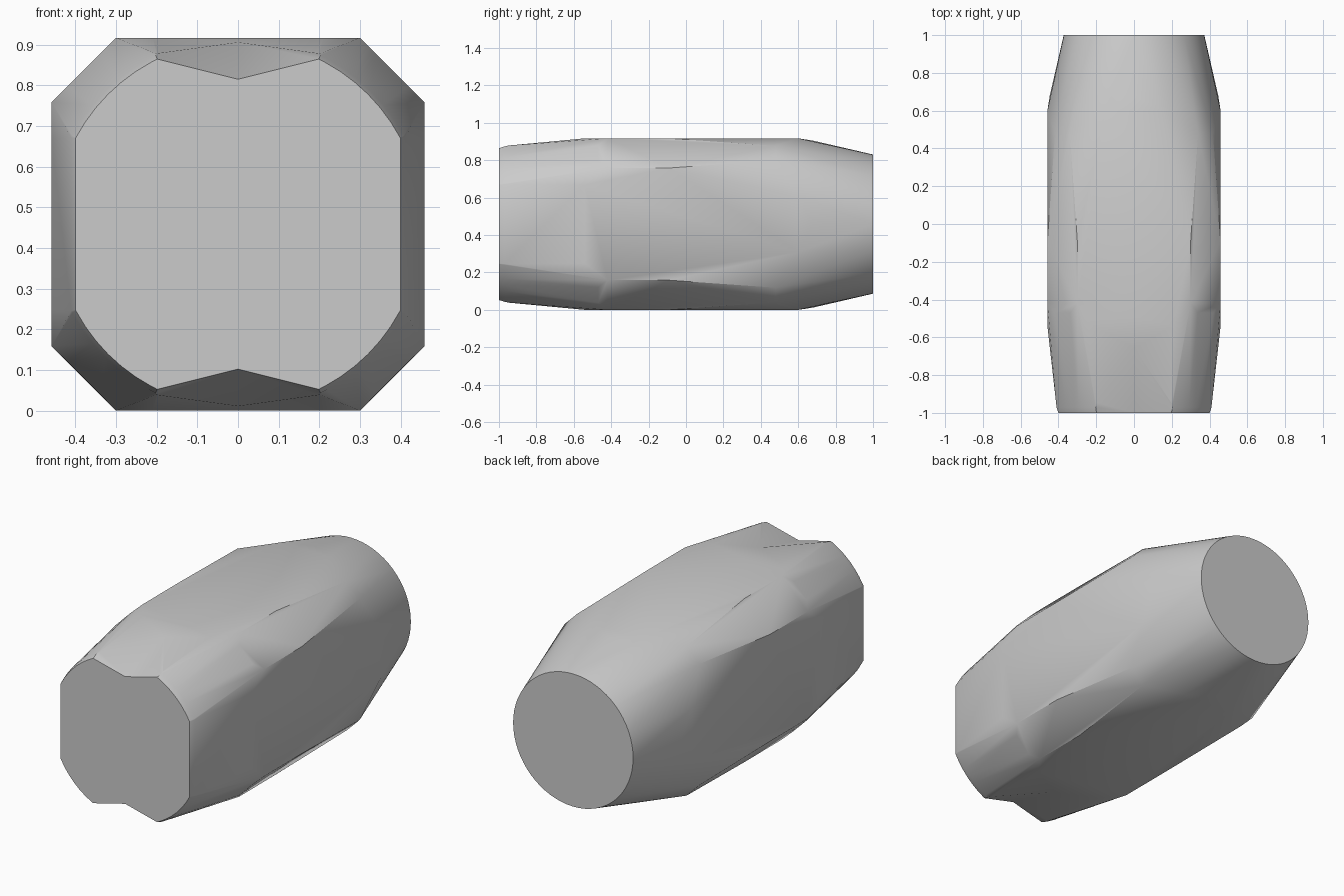
import bpy, bmesh, math

if "Cube" in bpy.data.objects:
    bpy.data.objects.remove(bpy.data.objects["Cube"])

CZ = 0.4585   # height of the long axis
H = 0.4585    # half width of the octagonal middle


def hull_object(name, pts):
    """Convex solid wrapped around a set of points."""
    bm = bmesh.new()
    for p in pts:
        bm.verts.new(p)
    res = bmesh.ops.convex_hull(bm, input=bm.verts)
    junk = {e for e in res["geom_interior"] + res["geom_unused"]
            if isinstance(e, bmesh.types.BMVert)}
    bmesh.ops.delete(bm, geom=list(junk), context='VERTS')
    bmesh.ops.dissolve_limit(bm, angle_limit=math.radians(0.2),
                             verts=bm.verts, edges=bm.edges)
    bmesh.ops.recalc_face_normals(bm, faces=bm.faces)
    me = bpy.data.meshes.new(name)
    bm.to_mesh(me)
    bm.free()
    ob = bpy.data.objects.new(name, me)
    bpy.context.collection.objects.link(ob)
    return ob


def eightfold(y, a, b):
    """Points (+-a, +-b) and (+-b, +-a) around the axis at depth y."""
    return [(sx * u, y, CZ + sz * v) for u, v in ((a, b), (b, a))
            for sx in (-1, 1) for sz in (-1, 1)]


def ring(y, r, n, lim_x=9, lim_z=9):
    """Circle around the axis, optionally clipped flat on its sides."""
    out = []
    for i in range(n):
        t = 2 * math.pi * i / n
        x, z = r * math.cos(t), r * math.sin(t)
        if abs(x) <= lim_x and abs(z) <= lim_z:
            out.append((x, y, CZ + z))
    for s in (-1, 1):
        for q in (-1, 1):
            if lim_x < r:
                out.append((s * lim_x, y, CZ + q * math.sqrt(r * r - lim_x ** 2)))
            if lim_z < r:
                out.append((q * math.sqrt(r * r - lim_z ** 2), y, CZ + s * lim_z))
    return out


# body: octagonal middle, round rear end, round-cornered square front end
pts = eightfold(-0.42, H, 0.30) + eightfold(-0.09, H, 0.30)
pts += eightfold(0.60, H, 0.15) + eightfold(0.48, 0.418, 0.34)
pts += eightfold(-0.54, H, 0.21) + eightfold(-0.47, 0.42, 0.338)
pts += ring(0.68, 0.446, 64) + ring(1.0, 0.372, 64)
pts += ring(-0.97, 0.462, 64, 0.41, 0.418) + ring(-1.0, 0.452, 64, 0.40, 0.408)
body = hull_object("body", pts)

# shallow V notches in the top and bottom of the front end
for side in (1, -1):
    prof = [(0, 0), (0.6, 0.15), (-0.6, 0.15)]
    cut = [(x, y, CZ + side * (base - CZ + dz))
           for y, base in ((-1.2, 0.762), (-0.4, 0.974)) for x, dz in prof]
    cut += [(x, y, CZ + side * 0.9) for x in (-0.6, 0.6) for y in (-1.2, -0.4)]
    cutter = hull_object("notch_cutter", cut)
    cutter.hide_render = True
    mod = body.modifiers.new("notch", 'BOOLEAN')
    mod.operation = 'DIFFERENCE'
    mod.solver = 'EXACT'
    mod.object = cutter
    bpy.context.view_layer.objects.active = body
    bpy.ops.object.modifier_apply(modifier=mod.name)
    bpy.data.objects.remove(cutter)

bpy.ops.object.select_all(action='DESELECT')
body.select_set(True)
bpy.context.view_layer.objects.active = body
bpy.ops.object.shade_smooth_by_angle(angle=math.radians(30))
